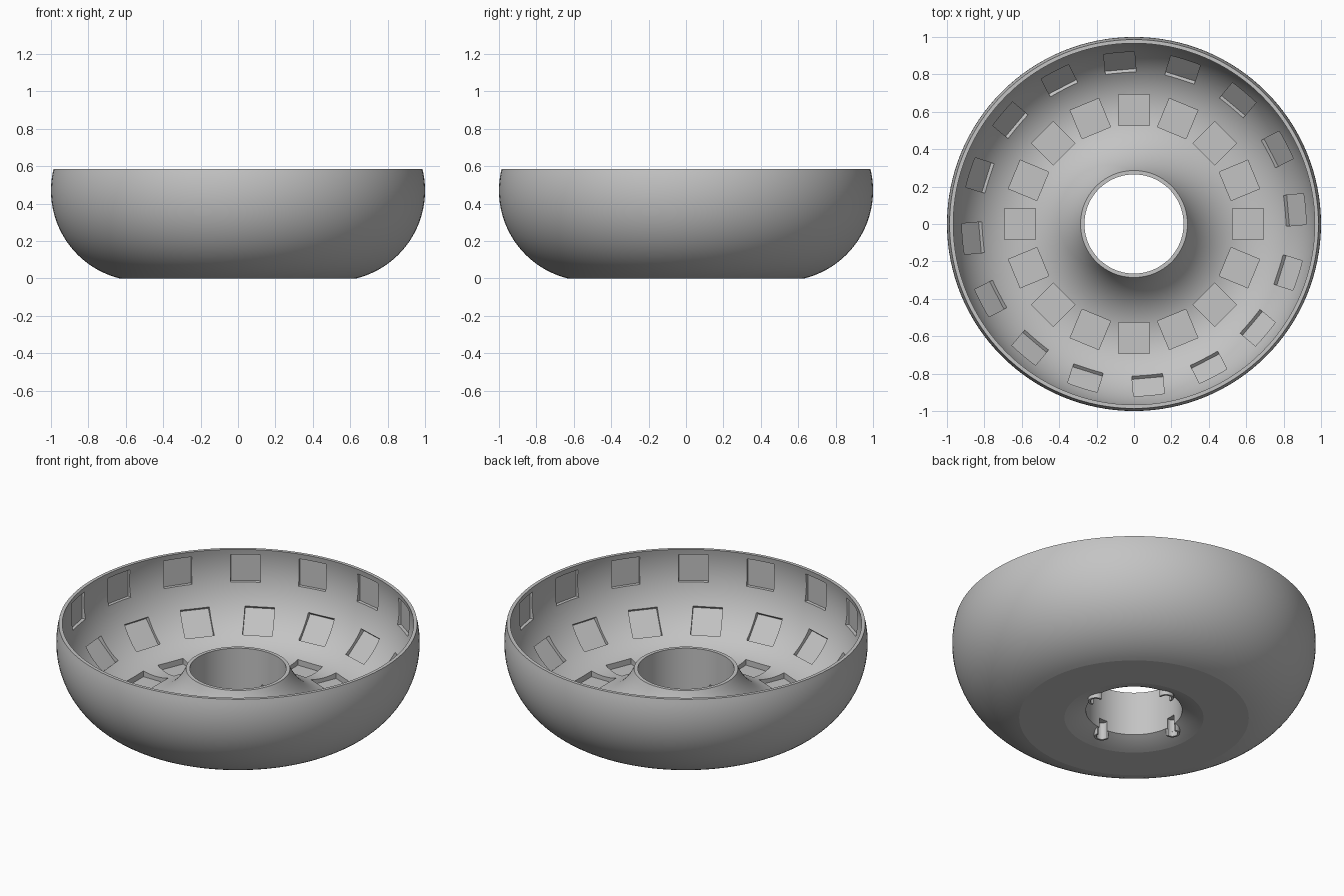
import bpy, bmesh, math
from mathutils import Matrix

cube = bpy.data.objects.get("Cube")
if cube:
    bpy.data.objects.remove(cube, do_unlink=True)

GREY = (0.55, 0.55, 0.55, 1)
mat = bpy.data.materials.new("plain grey")
mat.use_nodes = True
mat.diffuse_color = GREY
mat.node_tree.nodes["Principled BSDF"].inputs["Base Color"].default_value = GREY


def make_object(name, bm):
    bmesh.ops.recalc_face_normals(bm, faces=bm.faces)
    mesh = bpy.data.meshes.new(name)
    bm.to_mesh(mesh)
    bm.free()
    mesh.materials.append(mat)
    obj = bpy.data.objects.new(name, mesh)
    bpy.context.collection.objects.link(obj)
    return obj


def activate(obj):
    bpy.ops.object.select_all(action='DESELECT')
    obj.select_set(True)
    bpy.context.view_layer.objects.active = obj


def smooth(obj, degrees):
    activate(obj)
    bpy.ops.object.shade_smooth_by_angle(angle=math.radians(degrees))


def cut(obj, cutter):
    activate(obj)
    mod = obj.modifiers.new("cut", 'BOOLEAN')
    mod.operation = 'DIFFERENCE'
    mod.solver = 'EXACT'
    mod.object = cutter
    bpy.ops.object.modifier_apply(modifier=mod.name)
    bpy.data.objects.remove(cutter, do_unlink=True)


def arc(cx, cz, rx, rz, start, end, steps):
    """Points on an ellipse, with the angle measured from straight down."""
    angles = [start + (end - start) * i / steps for i in range(steps + 1)]
    return [(cx + rx * math.sin(a), cz - rz * math.cos(a)) for a in angles]


# Ring bowl: round outside, elliptical trough inside, hub around the hole
RING, OUT_Z, OUT_R = 0.516, 0.47, 0.484
FLARE = 0.498
TROUGH, IN_Z, IN_RX, IN_RZ = 0.615, 0.485, 0.362, 0.415
RIM, HOLE, HUB_TOP = 0.585, 0.265, 0.312
flat = math.acos(OUT_Z / OUT_R)
profile = arc(FLARE, OUT_Z, OUT_R, OUT_R, math.asin((HOLE - FLARE) / OUT_R), -flat, 6)
profile += arc(RING, OUT_Z, OUT_R, OUT_R, flat, math.acos((OUT_Z - RIM) / OUT_R), 30)
profile += arc(TROUGH, IN_Z, IN_RX, IN_RZ, math.acos((IN_Z - RIM) / IN_RZ),
               -math.acos((IN_Z - HUB_TOP) / IN_RZ), 52)
profile.append((HOLE, HUB_TOP))

SEGMENTS = 128
bm = bmesh.new()
rings = []
for s in range(SEGMENTS):
    ang = math.tau * s / SEGMENTS
    rings.append([bm.verts.new((r * math.cos(ang), r * math.sin(ang), z)) for r, z in profile])
for s in range(SEGMENTS):
    here, there = rings[s], rings[(s + 1) % SEGMENTS]
    for i in range(len(profile)):
        j = (i + 1) % len(profile)
        bm.faces.new((here[i], there[i], there[j], here[j]))
bowl = make_object("ring_bowl", bm)

# Three staggered rows of square pockets: turn, floor radius, floor height, tilt
SIZE, DEPTH = 0.165, 0.08
rows = [(0, 0.61, 0.046, 0), (5, 0.882, 0.184, 48), (10, 0.985, 0.47, 90)]
bm = bmesh.new()
for turn, r, z, tilt in rows:
    for k in range(16):
        place = (Matrix.Rotation(math.radians(turn + 22.5 * k), 4, 'Z')
                 @ Matrix.Translation((r, 0, z))
                 @ Matrix.Rotation(math.radians(-tilt), 4, 'Y')
                 @ Matrix.Translation((0, 0, DEPTH / 2))
                 @ Matrix.Diagonal((SIZE, SIZE, DEPTH, 1)))
        bmesh.ops.create_cube(bm, size=1, matrix=place)
cut(bowl, make_object("pocket_cutter", bm))

# Four blind channels in the hub wall, open to the hole
CLIP_R = 0.275
bm = bmesh.new()
for k in range(4):
    place = Matrix.Rotation(math.pi / 2 * k, 4, 'Z') @ Matrix.Translation((CLIP_R, 0, 0.03))
    bmesh.ops.create_cone(bm, cap_ends=True, segments=24, radius1=0.03, radius2=0.03,
                          depth=0.15, matrix=place)
cut(bowl, make_object("channel_cutter", bm))
smooth(bowl, 10)

# C-shaped clips around the channels, under the hub
for k in range(4):
    bm = bmesh.new()
    low, high = math.radians(-14), math.radians(194)
    outline = arc(0, 0, 0.042, 0.042, low, high, 20) + arc(0, 0, 0.03, 0.03, high, low, 20)
    face = bm.faces.new([bm.verts.new((x, y, 0)) for x, y in outline])
    out = bmesh.ops.extrude_face_region(bm, geom=[face])
    top = [v for v in out["geom"] if isinstance(v, bmesh.types.BMVert)]
    bmesh.ops.translate(bm, verts=top, vec=(0, 0, 0.07))
    place = Matrix.Rotation(math.pi / 2 * k, 4, 'Z') @ Matrix.Translation((CLIP_R, 0, 0.002))
    bmesh.ops.transform(bm, matrix=place, verts=bm.verts)
    smooth(make_object("hub_clip_%d" % (k + 1), bm), 30)
